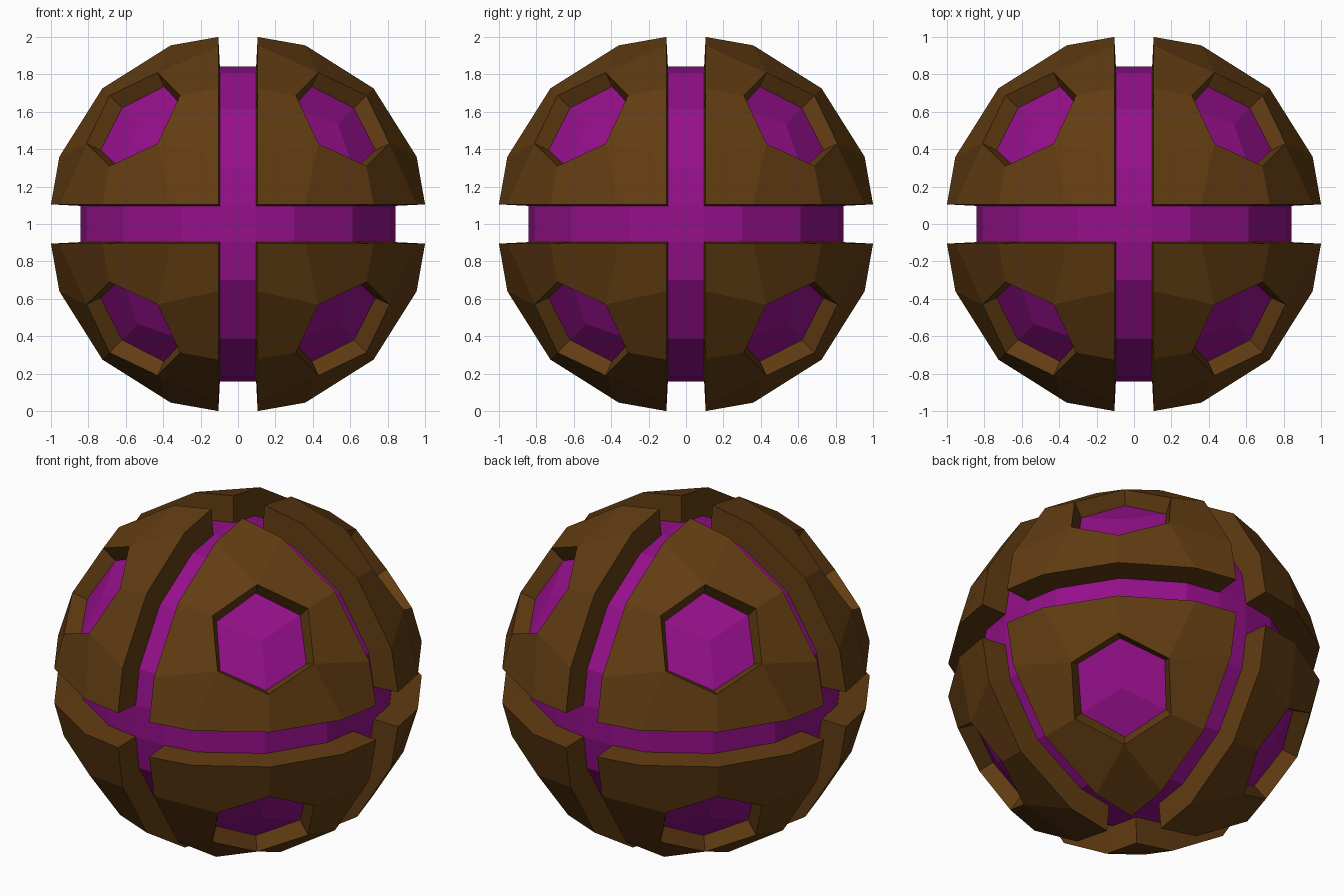
import bpy

if "Cube" in bpy.data.objects:
    bpy.data.objects.remove(bpy.data.objects["Cube"])

# Cube-sphere lattice: every vertex has coordinates from +-1, +-2, +-3.
# Each table gives the real coordinate for each lattice level, by vertex type.
OUTER = {(1, 1, 3): {1: .105, 3: 1.0}, (1, 2, 3): {1: .105, 2: .36, 3: .955},
         (1, 3, 3): {1: .105, 3: .725}, (2, 2, 3): {2: .43, 3: .81},
         (2, 3, 3): {2: .31, 3: .687}, (3, 3, 3): {3: .58}}
INNER = {(1, 1, 3): {1: .097, 3: .842}, (1, 2, 3): {1: .097, 2: .30, 3: .808},
         (1, 3, 3): {1: .097, 3: .612}, (2, 2, 3): {2: .395, 3: .735},
         (2, 3, 3): {2: .29, 3: .62}, (3, 3, 3): {3: .535}}
LEVELS = [-3, -2, -1, 1, 2, 3]
SPANS = list(zip(LEVELS, LEVELS[1:]))


def place(key, table):
    t = table[tuple(sorted(abs(c) for c in key))]
    x, y, z = [t[abs(c)] * (1 if c > 0 else -1) for c in key]
    return (x, y, z + 1)


def cells(keep):
    """Outward-facing lattice quads of all six sides that pass the keep rule."""
    out = []
    for axis in range(3):
        for sign in (-3, 3):
            for u in SPANS:
                for v in SPANS:
                    if not keep(u, v):
                        continue
                    quad = []
                    for i, j in ((0, 0), (1, 0), (1, 1), (0, 1)):
                        k = [0, 0, 0]
                        k[axis], k[(axis + 1) % 3], k[(axis + 2) % 3] = sign, u[i], v[j]
                        quad.append(tuple(k))
                    out.append(quad if sign > 0 else quad[::-1])
    return out


def edges(quad):
    return list(zip(quad, quad[1:] + quad[:1]))


def build(name, faces, material):
    """Faces are lists of (lattice key, table) pairs; equal points are shared."""
    index, verts, polys = {}, [], []
    for f in faces:
        poly = []
        for key, table in f:
            ident = (key, table is OUTER)
            if ident not in index:
                index[ident] = len(verts)
                verts.append(place(key, table))
            poly.append(index[ident])
        polys.append(poly)
    me = bpy.data.meshes.new(name)
    me.from_pydata(verts, [], polys)
    me.materials.append(material)
    me.update()
    ob = bpy.data.objects.new(name, me)
    bpy.context.collection.objects.link(ob)
    return ob


def paint(name, rgb):
    m = bpy.data.materials.new(name)
    m.diffuse_color = (*rgb, 1)
    m.use_nodes = True
    m.node_tree.nodes["Principled BSDF"].inputs["Base Color"].default_value = m.diffuse_color
    return m


brown = paint("brown", (.12, .045, .006))
purple = paint("purple", (.30, .005, .255))

# Inner core: the complete closed ball
build("inner_core", [[(k, INNER) for k in q] for q in cells(lambda u, v: True)], purple)


# Outer panels: no channel strips, no corner cells (these leave the hexagon holes)
def panel_cell(u, v):
    channel = (-1, 1) in (u, v)
    corner = 3 in map(abs, u) and 3 in map(abs, v)
    return not channel and not corner


quads = cells(panel_cell)
used = {e for q in quads for e in edges(q)}
faces = [[(k, OUTER) for k in q] for q in quads]
# Walls from each open panel edge down to the core
for p, q in used:
    if (q, p) not in used:
        faces.append([(q, OUTER), (p, OUTER), (p, INNER), (q, INNER)])
build("outer_panels", faces, brown)
